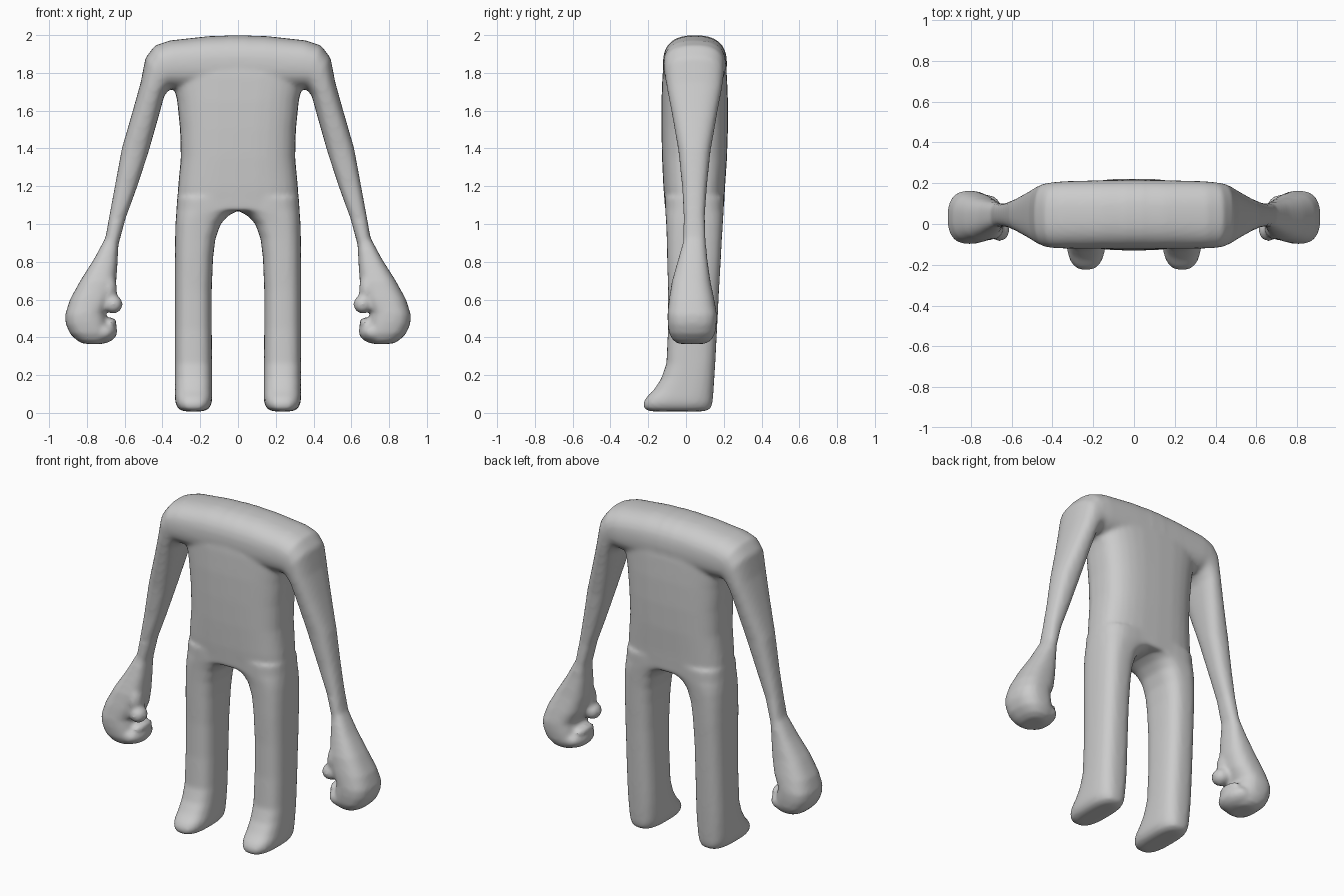
import bpy, bmesh, math
from mathutils import Vector, Matrix

SEG = 32


def loft(bm, rings, power=2.8, sx=1):
    """Skin closed rings; each is (outer x, z, inner x, z, front y, back y)."""
    loops = []
    for px, pz, qx, qz, y0, y1 in rings:
        p, q = Vector((px * sx, 0, pz)), Vector((qx * sx, 0, qz))
        mid, half = (p + q) / 2, (p - q) / 2
        loop = []
        for i in range(SEG):
            a = 2 * math.pi * i / SEG
            c, s = math.cos(a), math.sin(a)
            c = math.copysign(abs(c) ** (2 / power), c)
            s = math.copysign(abs(s) ** (2 / power), s)
            y = (y0 + y1) / 2 + s * (y1 - y0) / 2
            loop.append(bm.verts.new(mid + half * c + Vector((0, y, 0))))
        loops.append(loop)
    for a, b in zip(loops, loops[1:]):
        for i in range(SEG):
            j = (i + 1) % SEG
            bm.faces.new((a[i], a[j], b[j], b[i]))
    bm.faces.new(loops[0][::-1])
    bm.faces.new(loops[-1])


def ball(bm, centre, radii, sx=1, tilt=0):
    m = (Matrix.Translation((centre[0] * sx, centre[1], centre[2]))
         @ Matrix.Rotation(tilt * sx, 4, 'Y') @ Matrix.Diagonal((*radii, 1)))
    bmesh.ops.create_uvsphere(bm, u_segments=20, v_segments=12, radius=1, matrix=m)


TORSO = [(w, z, -w, z, y0, y1) for z, w, y0, y1 in (
    (1.07, .325, -.11, .20), (1.2, .317, -.12, .207), (1.35, .303, -.127, .217),
    (1.5, .307, -.13, .222), (1.65, .322, -.13, .222), (1.78, .35, -.125, .217),
    (1.88, .36, -.115, .205))]

SHOULDER_ARM = [
    (-.05, 2.0, -.05, 1.70, -.122, .217), (.15, 1.995, .15, 1.70, -.122, .215),
    (.36, 1.972, .33, 1.71, -.12, .21), (.44, 1.945, .35, 1.715, -.118, .205),
    (.49, 1.88, .365, 1.71, -.112, .20), (.515, 1.75, .39, 1.68, -.10, .19),
    (.557, 1.6, .42, 1.57, -.075, .165), (.615, 1.4, .477, 1.37, -.04, .13),
    (.652, 1.2, .54, 1.18, -.02, .11), (.68, 1.05, .595, 1.03, -.012, .10),
    (.703, .92, .633, .89, -.015, .105), (.74, .85, .636, .83, -.035, .112)]

HAND = [
    (.70, .93, .634, .90, -.012, .10), (.765, .81, .638, .79, -.045, .115),
    (.835, .70, .645, .69, -.075, .13), (.89, .60, .665, .60, -.09, .15),
    (.915, .52, .70, .53, -.098, .163), (.912, .47, .69, .48, -.097, .162),
    (.89, .42, .68, .425, -.09, .155), (.855, .385, .69, .385, -.07, .135),
    (.82, .366, .715, .364, -.04, .10)]

LEG = [
    (.285, .008, .185, .008, -.185, .095), (.315, .02, .155, .02, -.222, .13),
    (.331, .05, .139, .05, -.228, .14), (.334, .08, .136, .08, -.212, .143),
    (.334, .12, .136, .12, -.172, .146), (.334, .18, .136, .18, -.132, .15),
    (.334, .26, .137, .26, -.104, .155), (.334, .45, .139, .45, -.095, .165),
    (.334, .65, .139, .65, -.095, .175), (.334, .82, .132, .82, -.10, .185),
    (.333, .92, .12, .92, -.102, .19), (.331, 1.0, .092, 1.0, -.105, .195),
    (.328, 1.045, .05, 1.045, -.108, .198), (.326, 1.075, -.01, 1.075, -.11, .20),
    (.322, 1.14, -.03, 1.14, -.112, .202)]

bm = bmesh.new()
loft(bm, TORSO, 3)
for side in (1, -1):
    loft(bm, SHOULDER_ARM, 2.5, side)
    loft(bm, HAND, 2.6, side)
    loft(bm, LEG, 2.8, side)
    # curled fingers and thumb
    ball(bm, (.715, .03, .425), (.078, .115, .058), side, .2)
    ball(bm, (.672, .03, .475), (.03, .08, .03), side)
    ball(bm, (.66, -.03, .575), (.05, .055, .05), side)
    ball(bm, (.685, -.02, .65), (.045, .055, .09), side)
bmesh.ops.recalc_face_normals(bm, faces=bm.faces)
mesh = bpy.data.meshes.new("body")
bm.to_mesh(mesh)
bm.free()
body = bpy.data.objects.new("body", mesh)
bpy.context.collection.objects.link(body)

# fuse the parts into one soft skin
fuse = body.modifiers.new("fuse", 'REMESH')
fuse.mode = 'VOXEL'
fuse.voxel_size = .012
fuse.use_smooth_shade = True
soften = body.modifiers.new("soften", 'SMOOTH')
soften.factor = .5
soften.iterations = 8

grey = bpy.data.materials.new("plain grey")
grey.diffuse_color = (.6, .6, .6, 1)
mesh.materials.append(grey)
